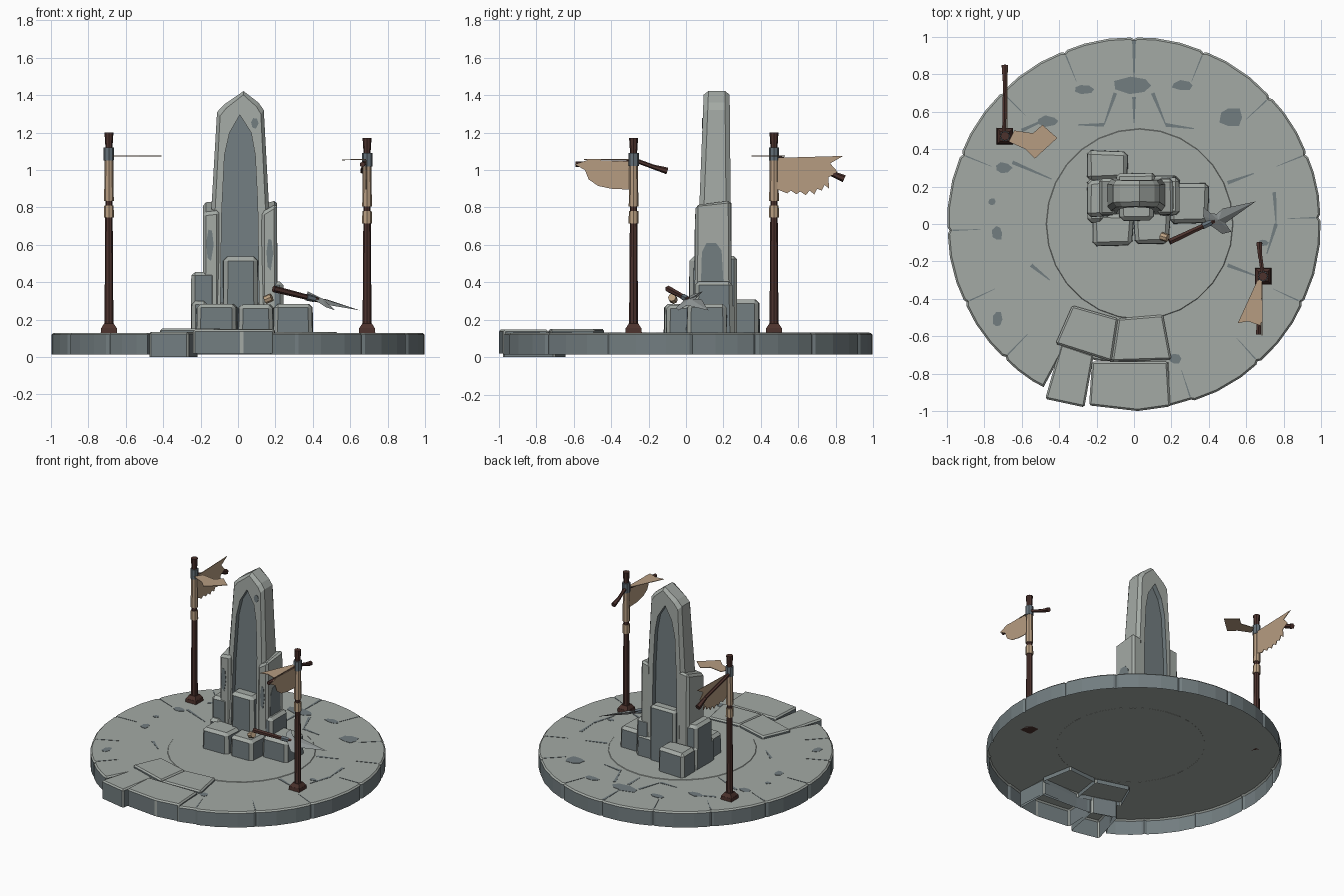
import bpy, bmesh, math, random
from mathutils import Vector

if "Cube" in bpy.data.objects:
    bpy.data.objects.remove(bpy.data.objects["Cube"])
random.seed(4)

def mat(name, rgb):
    m = bpy.data.materials.new(name)
    lin = [((c / 255 + 0.055) / 1.055) ** 2.4 for c in rgb]
    m.diffuse_color = (*lin, 1)
    m.use_nodes = True
    m.node_tree.nodes["Principled BSDF"].inputs["Base Color"].default_value = m.diffuse_color
    return m

LIGHT = mat("pale_stone", (164, 170, 165))
DARK = mat("dark_stone", (114, 125, 128))
WOOD = mat("dark_wood", (76, 50, 45))
CLOTH = mat("tan_cloth", (182, 156, 129))
ROPE = mat("rope", (186, 160, 130))
IRON = mat("iron_band", (100, 112, 120))
STEEL = mat("steel", (146, 152, 152))

def finish(name, bm, *mats, recalc=True):
    if recalc:
        bmesh.ops.recalc_face_normals(bm, faces=bm.faces)
    me = bpy.data.meshes.new(name)
    bm.to_mesh(me)
    bm.free()
    for m in mats:
        me.materials.append(m)
    ob = bpy.data.objects.new(name, me)
    bpy.context.collection.objects.link(ob)
    return ob

def stone(name, pts, z0, z1, bevel=0.012, taper=1.0, side=1):
    """Open-bottomed prism with worn pale edges and top; z1 may list corner heights."""
    bm = bmesh.new()
    n = len(pts)
    zs = z1 if isinstance(z1, list) else [z1] * n
    cx, cy = sum(p[0] for p in pts) / n, sum(p[1] for p in pts) / n
    lo = [bm.verts.new((x, y, z0)) for x, y in pts]
    hi = [bm.verts.new((cx + (x - cx) * taper, cy + (y - cy) * taper, z))
          for (x, y), z in zip(pts, zs)]
    bottom = bm.faces.new(lo[::-1])
    bm.faces.new(hi)
    for i in range(n):
        bm.faces.new((lo[i], lo[(i + 1) % n], hi[(i + 1) % n], hi[i]))
    bmesh.ops.recalc_face_normals(bm, faces=bm.faces)
    bm.normal_update()
    for f in bm.faces:
        f.material_index = 0 if f.normal.z > 0.3 else side
    edges = [e for e in bm.edges if not (e.verts[0] in lo and e.verts[1] in lo)]
    if n > 12:  # the big disc only gets its top rim worn
        edges = [e for e in edges if e.verts[0] in hi and e.verts[1] in hi]
    worn = bmesh.ops.bevel(bm, geom=edges, offset=bevel, segments=1, affect='EDGES')
    for f in worn['faces']:
        f.material_index = 0
    bm.normal_update()
    bmesh.ops.delete(bm, geom=[f for f in bm.faces if f.normal.z < -0.9], context='FACES_ONLY')
    return finish(name, bm, LIGHT, DARK, recalc=False)

def rect(x0, x1, y0, y1, j=0.008):
    r = lambda: random.uniform(-j, j)
    return [(x + r(), y + r()) for x, y in ((x0, y0), (x1, y0), (x1, y1), (x0, y1))]

def sheet(name, pts, thick, m):
    """Thin plate from a 3D outline."""
    bm = bmesh.new()
    f = bm.faces.new([bm.verts.new(p) for p in pts])
    f.normal_update()
    n = f.normal * thick
    g = bmesh.ops.extrude_face_region(bm, geom=[f], use_keep_orig=True)
    for v in g['geom']:
        if isinstance(v, bmesh.types.BMVert):
            v.co += n
    return finish(name, bm, m)

def rod(name, a, b, r1, r2, m, sides=8):
    a, b = Vector(a), Vector(b)
    bm = bmesh.new()
    bmesh.ops.create_cone(bm, cap_ends=True, segments=sides, radius1=r1, radius2=r2, depth=(b - a).length)
    ob = finish(name, bm, m)
    ob.location = (a + b) / 2
    ob.rotation_euler = (b - a).to_track_quat('Z', 'Y').to_euler()
    return ob

# Round hollow platform with small joints in the rim and a notch for the loose slabs
rim = []
joints = [-72, -48, -25, 2, 22, 43, 68, 90, 112, 135, 158, 182, 205, 226]
for k, a in enumerate(joints):
    nxt = joints[k + 1] if k + 1 < len(joints) else 242
    for d, r in ((0, 0.987), (1.0, 0.997), ((nxt - a) * 0.35, 1.0), ((nxt - a) * 0.7, 1.0), (nxt - a - 1.0, 0.997)):
        t = math.radians(a + d)
        rim.append((r * math.cos(t), r * math.sin(t)))
notch = [(-0.38, -0.68), (-0.20, -0.73), (0.175, -0.75), (0.18, -0.975)]
stone("platform", rim + notch, 0.015, 0.13, 0.01)
stone("inner_paving", [(0.03 + 0.5 * math.cos(i * math.pi / 14), 0.51 * math.sin(i * math.pi / 14))
                       for i in range(28)], 0.129, 0.133, 0.003, side=0)

# Loose slabs at the front
slabs = [([(-0.42, -0.64), (-0.12, -0.735), (-0.085, -0.505), (-0.33, -0.435)], 0.1, 0.152),
         ([(-0.12, -0.735), (0.2, -0.725), (0.155, -0.485), (-0.085, -0.505)], 0.1, 0.15),
         ([(-0.24, -0.97), (0.02, -1.0), (0.195, -0.975), (0.18, -0.735), (-0.225, -0.735)], 0.02, 0.147),
         ([(-0.475, -0.935), (-0.265, -0.98), (-0.215, -0.70), (-0.39, -0.64)], 0.0, 0.134)]
for i, (p, a, b) in enumerate(slabs):
    stone(f"front_slab_{i}", p, a, b, 0.01)

# Dark worn patches and cracks on the paving
def patch(name, cx, cy, rx, ry, z=0.1305, n=7):
    sheet(name, [(cx + rx * random.uniform(.75, 1.1) * math.cos(i * 2 * math.pi / n),
                  cy + ry * random.uniform(.75, 1.1) * math.sin(i * 2 * math.pi / n), z) for i in range(n)], 0.002, DARK)
for i, p in enumerate([(0, 0.74, .11, .055), (0.52, 0.57, .07, .06), (-0.46, 0.55, .06, .03), (-0.27, 0.72, .06, .03),
                       (0.26, 0.74, .06, .03), (-0.73, -0.05, .03, .04), (-0.73, -0.51, .03, .05), (-0.7, 0.3, .05, .035),
                       (0.22, -0.72, .04, .03), (0.69, -0.1, .03, .02), (-0.76, 0.12, .02, .02)]):
    patch(f"worn_patch_{i}", *p)

def crack(name, a, b, w=0.008, z=0.1305):
    a, b = Vector((*a, z)), Vector((*b, z))
    s = Vector((a.y - b.y, b.x - a.x, 0)).normalized() * w
    sheet(name, [a - s * .5, b - s * .15, b + s * .15, a + s * .5], 0.002, DARK)
for i, d in enumerate(joints):
    c, s = math.cos(math.radians(d)), math.sin(math.radians(d))
    crack(f"rim_joint_{i}", (0.97 * c, 0.97 * s), (0.82 * c, 0.82 * s), 0.008)
for i, (a, b) in enumerate([((0, .98), (0, .78)), ((0, .68), (0, .54)), ((-.1, .7), (-.16, .53)), ((.1, .7), (.17, .53)),
                            ((-.16, .53), (-.3, .53)), ((.17, .53), (.32, .51)), ((.75, .17), (.76, 0)), ((.76, 0), (.71, -.16)),
                            ((-.65, .33), (-.44, .24)), ((-.55, -.22), (-.45, -.3)), ((.5, -.22), (.66, -.28)),
                            ((.5, .22), (.64, .27)), ((-.6, .5), (-.45, .57))]):
    crack(f"crack_{i}", a, b, 0.02)

# Pointed monolith: rings from front recess, around the frame, to back recess
outer = [(-0.165, 0.13), (-0.145, 0.75), (-0.112, 1.31), (-0.075, 1.35), (0.03, 1.422),
         (0.11, 1.36), (0.138, 1.32), (0.165, 0.82), (0.195, 0.13)]
inner = [(-0.095, 0.13), (-0.088, 0.75), (-0.072, 1.08), (-0.045, 1.2), (0.01, 1.295),
         (0.07, 1.2), (0.092, 1.08), (0.105, 0.82), (0.115, 0.13)]
slim = [(0.015 + (x - 0.015) * 0.87, z - (0.02 if z > 1 else 0)) for x, z in outer]
front = lambda z: 0.045 + 0.05 * (z - 0.13) / 1.29
back = lambda z: 0.245 - 0.012 * (z - 0.13) / 1.29
rings = [(inner, front, .035), (inner, front, 0), (slim, front, 0), (outer, front, .025),
         (outer, back, -.025), (slim, back, 0), (inner, back, 0), (inner, back, -.035)]
bm = bmesh.new()
vs = [[bm.verts.new((x, f(z) + o, z)) for x, z in pts] for pts, f, o in rings]
for r in range(7):
    for i in range(8):
        f = bm.faces.new((vs[r][i], vs[r][i + 1], vs[r + 1][i + 1], vs[r + 1][i]))
        f.material_index = 1 if r in (0, 6) else 0
for cap in (vs[0], vs[-1]):
    bm.faces.new(cap).material_index = 1
finish("monolith", bm, LIGHT, DARK)

# Stepped masonry hugging the monolith
stone("left_buttress", rect(-0.188, -0.10, 0.045, 0.245, 0), 0.2, [0.77, 0.78, 0.84, 0.83], 0.015, 0.97, 0)
stone("right_buttress", rect(0.125, 0.21, 0.045, 0.245, 0), 0.2, [0.77, 0.82, 0.84, 0.82], 0.015, 0.95, 0)
stone("left_lower_block", rect(-0.245, -0.12, 0.04, 0.24), 0.13, 0.455, 0.02, 0.97)
stone("right_lower_block", rect(0.12, 0.24, 0.05, 0.25), 0.13, 0.405, 0.02, 0.94)
stone("front_plinth", rect(-0.085, 0.105, 0.02, 0.14), 0.13, 0.537, 0.022, 0.96)
stone("back_plinth", rect(-0.09, 0.11, 0.18, 0.272), 0.13, 0.54, 0.016, 0.97)
for i, (x, z, rx, rz, y) in enumerate([(-0.15, .6, .02, .09, .046), (0.17, .55, .018, .09, .046), (0.09, 1.25, .02, .03, .088)]):
    sheet(f"front_stain_{i}", [(x + rx * math.cos(k), y, z + rz * math.sin(k)) for k in range(6)], 0.003, DARK)
for sx, s in ((-0.187, -1), (0.208, 1)):
    sheet("side_stain", [(sx, .08, .4), (sx, .2, .4), (sx, .19, .57), (sx, .16, .61), (sx, .11, .61), (sx, .085, .56)], 0.003, DARK)

# Base blocks
for i, (x0, x1, y0, y1, h) in enumerate([(-0.225, -0.003, -0.12, 0.06, .285), (0.0, 0.19, -0.105, 0.08, .28),
                                         (0.185, 0.398, 0.0, 0.225, .285), (-0.245, -0.16, 0.0, 0.25, .30),
                                         (-0.25, -0.035, 0.235, 0.395, .308), (-0.18, 0.24, 0.05, 0.255, .29)]):
    stone(f"base_block_{i}", rect(x0, x1, y0, y1), 0.131, h, 0.02, 0.97)

# Banner posts
def post(tag, x, y, dz):
    parts = [("foot", .13, .155, .062, .06, WOOD, 4), ("foot_top", .155, .18, .058, .036, WOOD, 4),
             ("pole", .17, 1.0, .024, .018, WOOD, 8), ("rope", .745 + dz, .81 + dz, .027, .025, ROPE, 8),
             ("wrap", .835 + dz, 1.05 + dz, .026, .023, CLOTH, 8), ("band", 1.05 + dz, 1.12 + dz, .028, .028, IRON, 8),
             ("tip", 1.11 + dz, 1.2 + dz, .018, .024, WOOD, 8)]
    for n, a, b, r1, r2, m, s in parts:
        ob = rod(f"{tag}_{n}", (x, y, a), (x, y, b), r1, r2, m, s)
        if s == 4:
            ob.rotation_euler.z += math.pi / 4
post("left_post", -0.69, 0.47, 0)
post("right_post", 0.69, -0.28, -0.03)
rod("left_crossbar", (-0.695, 0.47, 1.07), (-0.69, 0.76, 0.99), .012, .012, WOOD, 6)
rod("left_crossbar_end", (-0.69, 0.75, 0.993), (-0.69, 0.845, 0.953), .012, .02, WOOD, 6)
rod("right_crossbar", (0.69, -0.28, 1.055), (0.675, -0.17, 1.015), .012, .012, WOOD, 6)
rod("right_crossbar_end", (0.675, -0.18, 1.018), (0.67, -0.10, 0.995), .012, .018, WOOD, 6)
rod("right_crossbar_back", (0.68, -0.28, 1.045), (0.665, -0.59, 1.03), .008, .015, WOOD, 6)

# Torn cloth
edge = [(.49, 1.065), (.84, 1.075), (.77, 1.035), (.81, .99), (.76, .96), (.765, .90), (.74, .92), (.725, .89), (.70, .90),
        (.685, .87), (.66, .89), (.64, .865), (.61, .885), (.59, .87), (.56, .89), (.54, .875), (.49, .895)]
sheet("left_banner", [(-0.677, y, z) for y, z in edge], 0.004, CLOTH)
sheet("left_streamer", [(x, y, 1.073) for x, y in ((-.67, .44), (-.58, .40), (-.53, .35), (-.41, .46), (-.49, .53),
                                                  (-.54, .485), (-.64, .50))], 0.004, CLOTH)
edge = [(-.3, 1.045), (-.52, 1.055), (-.595, 1.03), (-.54, 1.0), (-.52, .95), (-.47, .915), (-.4, .90), (-.3, .895)]
sheet("right_banner", [(0.683, y, z) for y, z in edge], 0.004, CLOTH)
sheet("right_streamer", [(.685, -.3, 1.054), (.66, -.3, 1.054), (.555, -.53, 1.052), (.61, -.52, 1.054), (.68, -.545, 1.054)], 0.004, CLOTH)

# Broken polearm resting on the base
a, tip = Vector((0.19, -0.095, 0.365)), Vector((0.65, 0.12, 0.25))
u = (tip - a).normalized()
v = (Vector((-u.y, u.x, 0)) + Vector((0, 0, 0.45))).normalized()
w = u.cross(v).normalized()
L = (tip - a).length
rod("polearm_shaft", a, a + u * 0.27, .018, .013, WOOD, 6)
rod("polearm_collar", a + u * 0.2, a + u * 0.25, .019, .017, IRON, 6)
shape = [(.23, .0), (.225, .05), (.25, .10), (.27, .05), (.30, .03), (.34, .045), (L, 0), (.32, -.04), (.33, -.10),
         (.28, -.09), (.25, -.03)]
bm = bmesh.new()
ring = [bm.verts.new(a + u * s + v * t) for s, t in shape]
for sgn in (-1, 1):
    c = bm.verts.new(a + u * 0.29 + w * 0.013 * sgn)
    for i in range(len(ring)):
        bm.faces.new((ring[i], ring[(i + 1) % len(ring)], c))
finish("polearm_blade", bm, STEEL)
rod("polearm_pommel", (0.145, -0.065, 0.305), (0.18, -0.075, 0.32), .022, .022, ROPE, 8)
